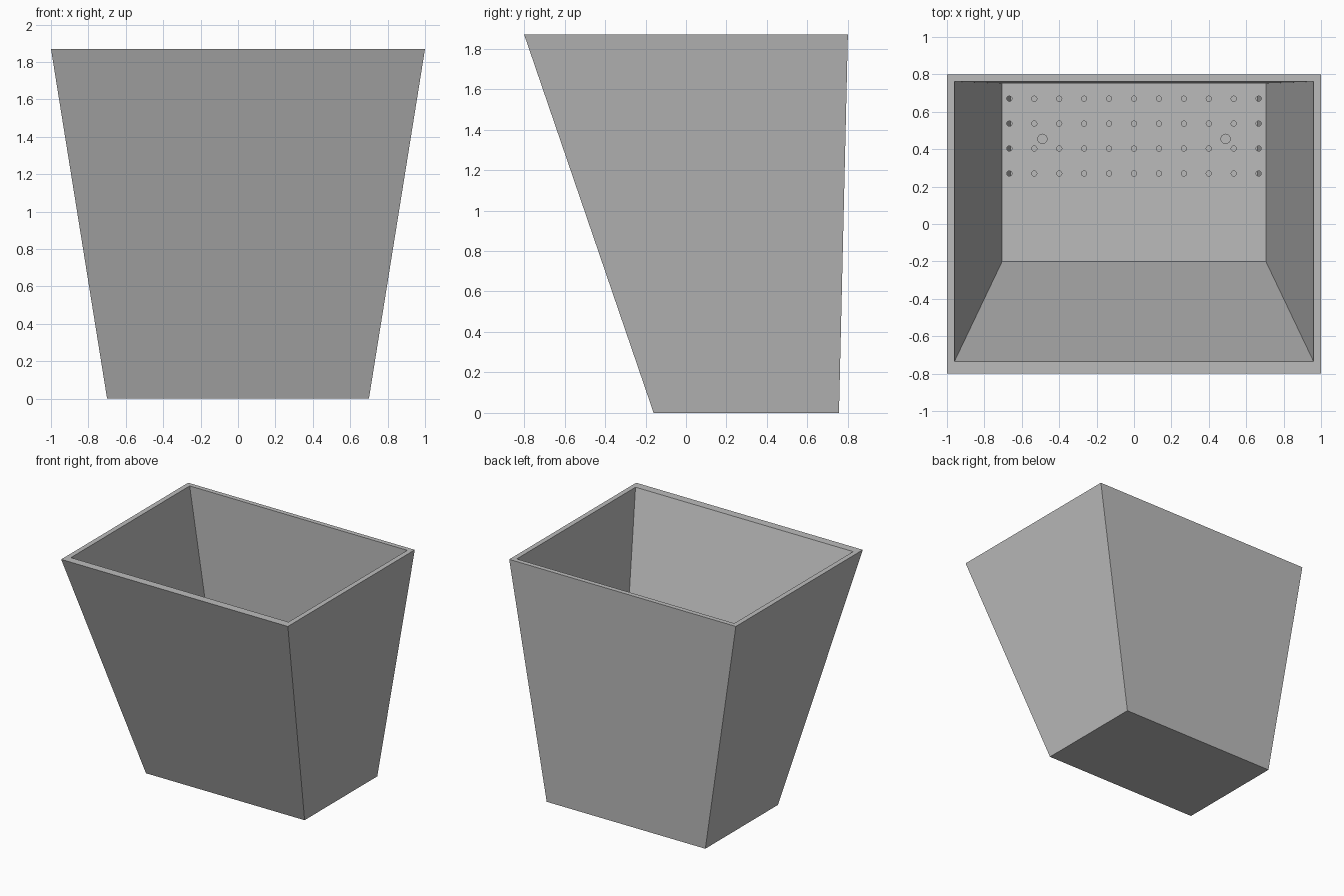
import bpy
import bmesh
from math import cos, sin, tau

if "Cube" in bpy.data.objects:
    bpy.data.objects.remove(bpy.data.objects["Cube"], do_unlink=True)

HEIGHT = 1.87
SHELF_Z = 0.29
CAVITY_Z = 0.02

grey = bpy.data.materials.new("plain grey")
grey.use_nodes = True
grey.diffuse_color = (0.5, 0.5, 0.5, 1)
grey.node_tree.nodes["Principled BSDF"].inputs["Base Color"].default_value = grey.diffuse_color


def ring(half_x, front, back):
    return [(-half_x, front), (half_x, front), (half_x, back), (-half_x, back)]


def cavity(z):
    # Inner wall outline, tapering evenly from the rim to the bottom
    t = (HEIGHT - z) / (HEIGHT - SHELF_Z)
    return ring(0.96 - 0.255 * t, -0.735 + 0.535 * t, 0.762 - 0.01 * t)


# Tapered bin: outside, rim and inside as one continuous shell
bm = bmesh.new()
levels = [(ring(0.7, -0.16, 0.756), 0), (ring(1, -0.8, 0.8), HEIGHT),
          (cavity(HEIGHT), HEIGHT), (cavity(CAVITY_Z), CAVITY_Z)]
loops = [[bm.verts.new((x, y, z)) for x, y in outline] for outline, z in levels]
for low, high in zip(loops, loops[1:]):
    for i in range(4):
        j = (i + 1) % 4
        bm.faces.new((low[i], low[j], high[j], high[i]))
bm.faces.new(loops[0][::-1])
bm.faces.new(loops[-1])
bmesh.ops.recalc_face_normals(bm, faces=bm.faces)
mesh = bpy.data.meshes.new("bin_shell")
bm.to_mesh(mesh)
bm.free()
mesh.materials.append(grey)
bpy.context.collection.objects.link(bpy.data.objects.new("bin_shell", mesh))

# Perforated shelf: filled outline with round holes, given thickness
curve = bpy.data.curves.new("drain_shelf", "CURVE")
curve.dimensions = "2D"
curve.fill_mode = "BOTH"
curve.extrude = 0.01


def add_outline(points):
    spline = curve.splines.new("POLY")
    spline.points.add(len(points) - 1)
    for point, (x, y) in zip(spline.points, points):
        point.co = (x, y, 0, 1)
    spline.use_cyclic_u = True


def add_hole(x, y, radius, sides=16):
    add_outline([(x + radius * cos(tau * i / sides), y + radius * sin(tau * i / sides))
                 for i in range(sides)])


add_outline(cavity(SHELF_Z))
for row in range(4):
    for column in range(-5, 6):
        add_hole(column * 0.1333, 0.27 + row * 0.1333, 0.014)
for side in (-1, 1):
    add_hole(side * 0.49, 0.455, 0.025)

shelf = bpy.data.objects.new("drain_shelf", curve)
shelf.location.z = SHELF_Z - curve.extrude
bpy.context.collection.objects.link(shelf)
curve.materials.append(grey)
bpy.context.view_layer.objects.active = shelf
shelf.select_set(True)
bpy.ops.object.convert(target="MESH")
